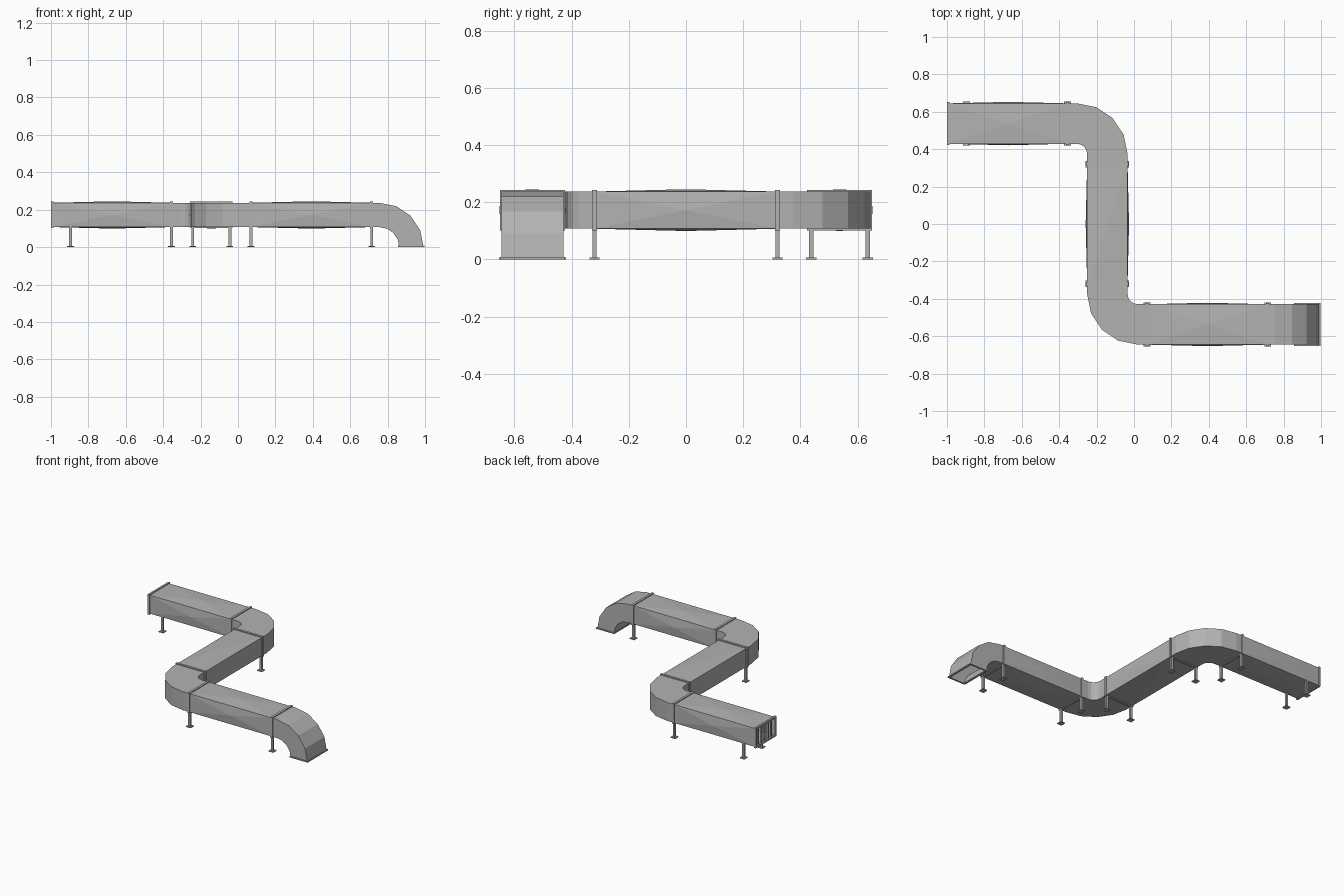
import bpy, bmesh, math
from mathutils import Vector

if "Cube" in bpy.data.objects:
    bpy.data.objects.remove(bpy.data.objects["Cube"], do_unlink=True)

metal = bpy.data.materials.new("galvanised_grey")
metal.use_nodes = True
GREY = (0.45, 0.45, 0.45, 1)
metal.diffuse_color = GREY
metal.node_tree.nodes["Principled BSDF"].inputs["Base Color"].default_value = GREY

LOW, HIGH = 0.107, 0.237        # duct underside and top
HALF = 0.108                    # half duct width
MID = (LOW + HIGH) / 2
TALL = (HIGH - LOW) / 2
ROW = 0.537                     # y of the outer runs
CROSS = -0.1425                 # x of the middle run
LIP = 0.006


def finish(name, bm):
    mesh = bpy.data.meshes.new(name)
    bm.to_mesh(mesh)
    bm.free()
    mesh.materials.append(metal)
    obj = bpy.data.objects.new(name, mesh)
    bpy.context.collection.objects.link(obj)


def add_box(bm, center, size):
    verts = bmesh.ops.create_cube(bm, size=1)["verts"]
    bmesh.ops.scale(bm, vec=size, verts=verts)
    bmesh.ops.translate(bm, vec=center, verts=verts)


def tube(name, rings, bulge=0):
    """Open square tube through four-point rings, panels optionally cross-broken."""
    bm = bmesh.new()
    rows = [[bm.verts.new(p) for p in ring] for ring in rings]
    faces = []
    for a, b in zip(rows, rows[1:]):
        for i in range(4):
            j = (i + 1) % 4
            faces.append(bm.faces.new((a[i], a[j], b[j], b[i])))
    bm.normal_update()
    ring_mid = sum((Vector(p) for p in rings[0]), Vector()) / 4
    if faces[0].normal.dot(faces[0].calc_center_median() - ring_mid) < 0:
        bmesh.ops.reverse_faces(bm, faces=faces)
        bm.normal_update()
    if bulge:
        bmesh.ops.poke(bm, faces=faces, offset=bulge)
    finish(name, bm)


def upright(p, q):
    """Vertical ring standing on the plan points p and q."""
    return [(*p, LOW), (*q, LOW), (*q, HIGH), (*p, HIGH)]


def frame(name, center, normal, half_a, half_b, depth):
    """Rectangular collar around an opening."""
    bm = bmesh.new()
    a, b = [k for k in range(3) if k != normal]
    for axis, other, reach, span in ((a, b, half_a, half_b), (b, a, half_b, half_a)):
        for s in (-1, 1):
            pos, size = list(center), [0, 0, 0]
            pos[axis] += s * reach
            size[axis] = 2 * LIP
            size[other] = 2 * (span + LIP)
            size[normal] = depth
            add_box(bm, pos, size)
    finish(name, bm)


def leg_pair(name, x, y, along_x):
    """Two posts with foot plates, under the duct edges."""
    bm = bmesh.new()
    for s in (-1, 1):
        px, py = (x, y + s * 0.099) if along_x else (x + s * 0.099, y)
        add_box(bm, (px, py, LOW / 2), (0.015, 0.015, LOW))
        add_box(bm, (px, py, 0.003), (0.036, 0.036, 0.006))
    finish(name, bm)


# Straight runs
def run_x(name, x0, x1, y):
    tube(name, [upright((x, y - HALF), (x, y + HALF)) for x in (x0, x1)], 0.008)


run_x("rear_run", -0.99, -0.355, ROW)
run_x("front_run", 0.07, 0.715, -ROW)
tube("middle_run", [upright((CROSS - HALF, y), (CROSS + HALF, y)) for y in (-0.32, 0.32)], 0.008)

# Flat bends, the front one being the rear one turned half round
INNER, OUTER = 0.055, 0.055 + 2 * HALF
CX, CY = CROSS - HALF - INNER, ROW - HALF - INNER
plan = [((-0.355, CY + INNER), (-0.355, CY + OUTER))]
for k in range(5):
    t = math.radians(90 - 22.5 * k)
    plan.append(tuple((CX + r * math.cos(t), CY + r * math.sin(t)) for r in (INNER, OUTER)))
plan.append(((CX + INNER, 0.32), (CX + OUTER, 0.32)))
tube("rear_bend", [upright(p, q) for p, q in plan])
turned = [[(2 * CROSS - x, -y) for x, y in pair] for pair in plan]
tube("front_bend", [upright(p, q) for p, q in turned])

# Downturned outlet
side = [((0.715, LOW), (0.715, HIGH))]
for k in range(5):
    t = math.radians(90 - 22.5 * k)
    side.append(tuple((0.755 + r * math.cos(t), r * math.sin(t)) for r in (LOW, HIGH)))
tube("outlet_bend", [[(p[0], -ROW - HALF, p[1]), (p[0], -ROW + HALF, p[1]),
                      (q[0], -ROW + HALF, q[1]), (q[0], -ROW - HALF, q[1])] for p, q in side])
frame("outlet_flange", (0.755 + MID, -ROW, 0.004), 2, TALL, HALF, 0.008)

# Inlet flange and grille
frame("inlet_flange", (-0.993, ROW, MID), 0, HALF, TALL, 0.014)
bm = bmesh.new()
for k in range(-2, 3):
    add_box(bm, (-0.988, ROW + k * 0.036, MID), (0.01, 0.012, 2 * TALL))
finish("inlet_grille", bm)

# Joint collars and supports
for label, x, y in (("rear", -0.355, ROW), ("front", 0.07, -ROW), ("outlet", 0.715, -ROW)):
    frame(label + "_collar", (x, y, MID), 0, HALF, TALL, 0.016)
    leg_pair(label + "_legs", x, y, True)
leg_pair("inlet_legs", -0.895, ROW, True)
for label, y in (("middle_front", -0.32), ("middle_rear", 0.32)):
    frame(label + "_collar", (CROSS, y, MID), 1, HALF, TALL, 0.016)
    leg_pair(label + "_legs", CROSS, y, False)
